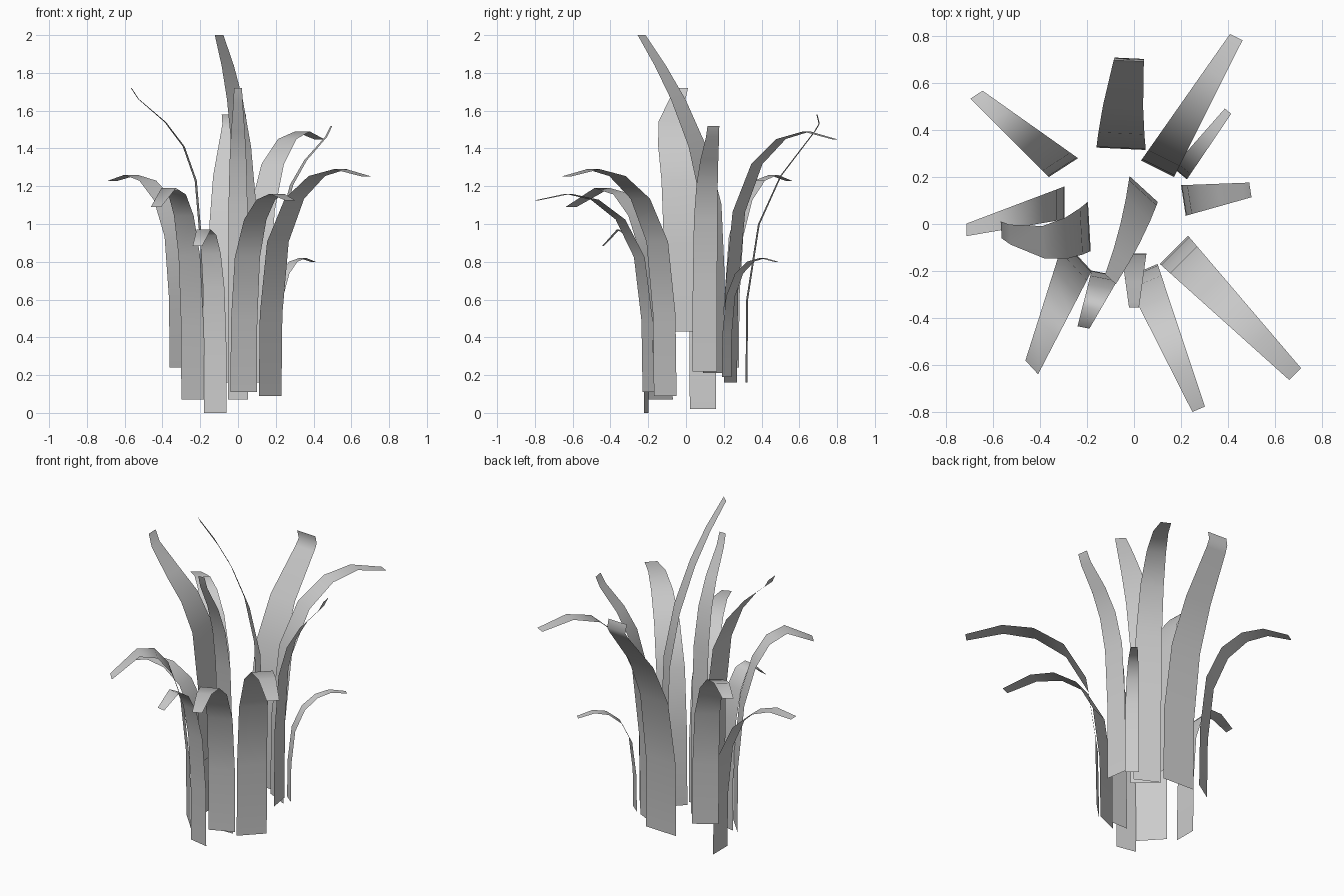
import bpy, bmesh
from mathutils import Vector

# Blade profiles: (outward fraction, height fraction) from root to tip
DROOP = [(0, 0), (.01, .36), (.08, .68), (.25, .87), (.48, .97), (.72, 1), (1, .967)]
CURL = [(0, 0), (.01, .36), (.09, .68), (.24, .87), (.42, .97), (.65, 1), (1, .91)]
STIFF = [(0, 0), (.01, .35), (.09, .62), (.26, .76), (.52, .86), (.9, .955), (1, 1)]
ARCH = [(0, 0), (.01, .31), (.17, .59), (.47, .77), (.94, .937), (1, .965), (.97, 1)]
LEAN = [(0, 0), (-.01, .3), (.03, .5), (.22, .67), (.49, .81), (.74, .91), (1, 1)]

# name, profile, root xy, tip xy, root z, top z, half-width vector, tip width ratio, sideways bow
BLADES = [
    ("back_left_blade", DROOP, (-.30, .24), (-.67, .55), .24, 1.26, (.062, .04), .42, (0, 0)),
    ("back_blade", ARCH, (-.055, .32), (-.02, .705), .16, 1.58, (.105, -.005), .6, (-.008, 0)),
    ("back_right_blade", DROOP, (.10, .235), (.435, .795), .16, 1.49, (.07, -.035), .38, (0, 0)),
    ("small_right_blade", DROOP, (.195, .215), (.40, .48), .19, .82, (.03, -.025), .45, (0, 0)),
    ("right_blade", STIFF, (.21, .10), (.495, .145), .22, 1.52, (.01, -.065), .48, (0, 0)),
    ("front_right_blade", DROOP, (.17, -.11), (.685, -.638), .09, 1.29, (.06, .06), .42, (0, 0)),
    ("front_blade", DROOP, (.03, -.20), (.275, -.788), .11, 1.16, (.07, .03), .38, (0, 0)),
    ("tall_front_blade", STIFF, (0, -.125), (0, -.355), .07, 1.72, (.053, 0), .4, (0, 0)),
    ("short_front_blade", CURL, (-.12, -.21), (-.215, -.44), .0, .97, (.06, -.012), .42, (0, 0)),
    ("front_left_blade", CURL, (-.24, -.135), (-.435, -.61), .07, 1.19, (.06, -.065), .45, (0, 0)),
    ("left_blade", DROOP, (-.295, .09), (-.713, -.025), .02, .93, (0, -.07), .38, (0, 0)),
    ("tall_left_blade", STIFF, (-.19, -.01), (-.565, -.025), .43, 1.72, (.006, -.105), .34, (0, -.06)),
    ("tallest_blade", LEAN, (.04, .145), (-.1, -.235), .21, 2.0, (.06, -.055), .38, (.012, 0)),
]


def make_blade(name, profile, root, tip, z0, z1, half, ratio, bow):
    root, tip, half, bow = (Vector((*v, 0)) for v in (root, tip, half, bow))
    bm = bmesh.new()
    rows = []
    for u, h in profile:
        c = root + (tip - root) * u + bow * (4 * u * (1 - u))
        c.z = z0 + (z1 - z0) * h
        w = half * (1 + (ratio - 1) * max(u, 0))
        rows.append((bm.verts.new(c - w), bm.verts.new(c + w)))
    for (a, b), (d, e) in zip(rows, rows[1:]):
        bm.faces.new((a, b, e, d)).smooth = True
    mesh = bpy.data.meshes.new(name)
    bm.to_mesh(mesh)
    bm.free()
    bpy.context.collection.objects.link(bpy.data.objects.new(name, mesh))


for blade in BLADES:
    make_blade(*blade)
